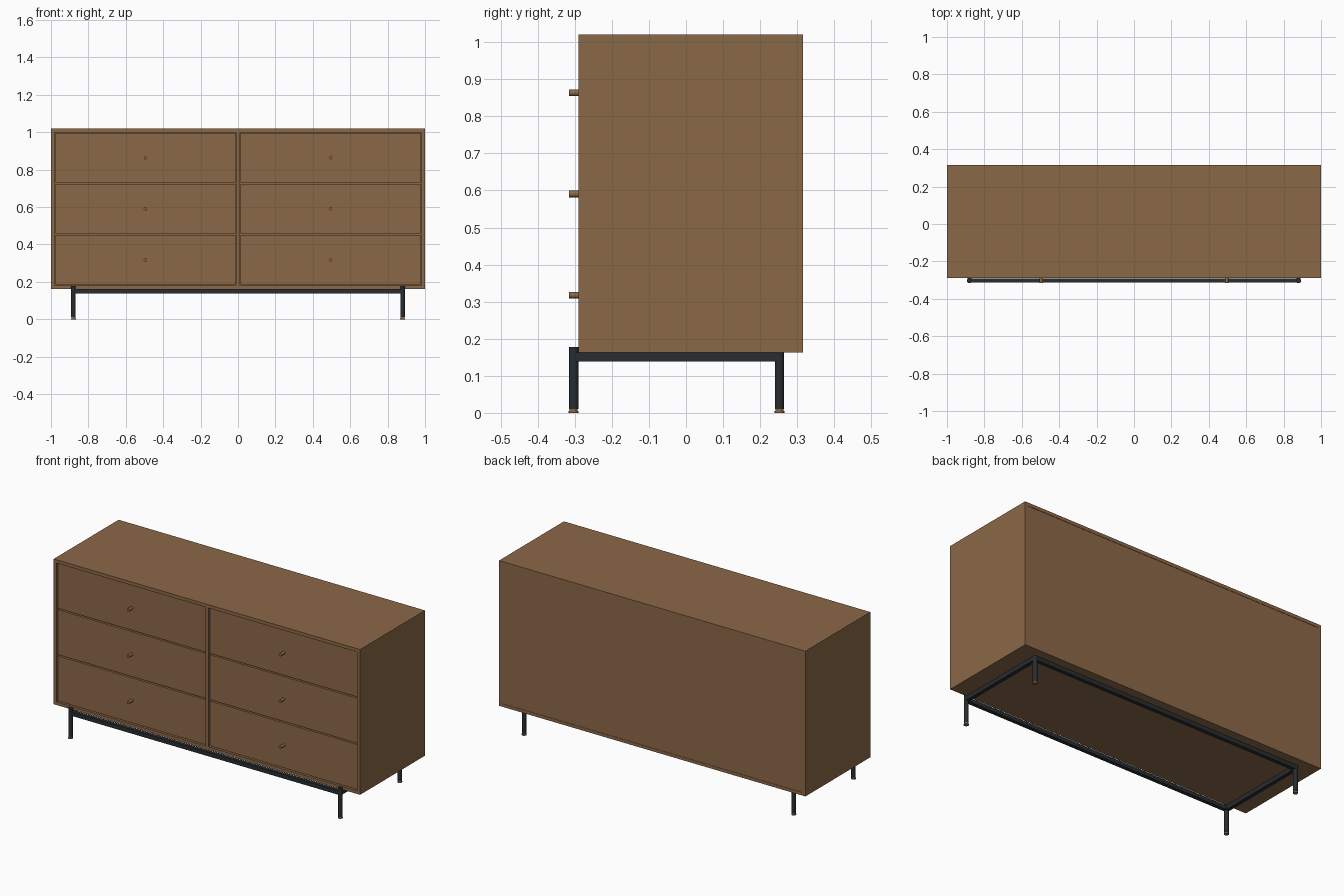
import bpy
import math

cube = bpy.data.objects.get("Cube")
if cube:
    bpy.data.objects.remove(cube, do_unlink=True)


def material(name, colour):
    m = bpy.data.materials.new(name)
    m.use_nodes = True
    m.diffuse_color = (*colour, 1)
    bsdf = m.node_tree.nodes["Principled BSDF"]
    bsdf.inputs["Base Color"].default_value = (*colour, 1)
    bsdf.inputs["Roughness"].default_value = 0.6
    return m


wood = material("walnut wood", (0.26, 0.14, 0.065))
metal = material("black metal", (0.022, 0.026, 0.029))
brass = material("foot brass", (0.25, 0.14, 0.06))


def box(name, x, y, z, mat):
    """Box from (min, max) ranges along each axis."""
    ranges = (x, y, z)
    bpy.ops.mesh.primitive_cube_add(size=1, location=[(a + b) / 2 for a, b in ranges])
    ob = bpy.context.object
    ob.name = name
    ob.scale = [b - a for a, b in ranges]
    bpy.ops.object.transform_apply(location=False, rotation=False, scale=True)
    ob.data.materials.append(mat)
    return ob


def rod(name, radius, length, centre, mat, rotation=(0, 0, 0)):
    bpy.ops.mesh.primitive_cylinder_add(vertices=24, radius=radius, depth=length,
                                        location=centre, rotation=rotation)
    ob = bpy.context.object
    ob.name = name
    ob.data.materials.append(mat)
    bpy.ops.object.shade_smooth_by_angle()
    return ob


FRONT, BACK = -0.29, 0.315
BOTTOM, FLOOR, CEILING, TOP = 0.163, 0.181, 1.0, 1.02
PANEL = 0.019
DEPTH = (FRONT, BACK)
SIDES = (("right", -1), ("left", 1))

# Cabinet carcass
box("top_panel", (-1, 1), DEPTH, (CEILING, TOP), wood)
box("bottom_panel", (-1, 1), DEPTH, (BOTTOM, FLOOR), wood)
box("centre_divider", (-PANEL / 2, PANEL / 2), (FRONT, BACK - 0.02), (FLOOR, CEILING), wood)
box("back_panel", (PANEL - 1, 1 - PANEL), (BACK - 0.015, BACK - 0.002), (FLOOR, CEILING), wood)
for side, s in SIDES:
    box(side + "_side_panel", sorted((s, s * (1 - PANEL))), DEPTH, (FLOOR, CEILING), wood)

# Six drawers, each with a front, a body behind it and a round pull
GAP = 0.004
ROW = (CEILING - FLOOR) / 3
for side, s in SIDES:
    inner, outer = PANEL / 2 + GAP, 1 - PANEL - GAP
    for row in range(3):
        low, high = FLOOR + row * ROW + GAP, FLOOR + (row + 1) * ROW - GAP
        label = f"{side}_drawer_{row + 1}"
        box(label + "_front", sorted((s * inner, s * outer)),
            (FRONT + 0.008, FRONT + 0.028), (low, high), wood)
        box(label + "_body", sorted((s * (inner + 0.01), s * (outer - 0.01))),
            (FRONT + 0.028, BACK - 0.03), (low + 0.01, high - 0.03), wood)
        rod(label + "_pull", 0.009, 0.036,
            (s * (inner + outer) / 2, FRONT - 0.008, (low + high) / 2),
            wood, (math.pi / 2, 0, 0))

# Metal base: legs with feet, joined by four rails
LEG_X, FRONT_Y, BACK_Y, LEG_R = 0.88, -0.303, 0.252, 0.0125
RAIL = (0.139, BOTTOM)
HALF = 0.011
for place, y, height in (("front", FRONT_Y, 0.178), ("back", BACK_Y, BOTTOM)):
    for side, s in SIDES:
        rod(f"{place}_{side}_leg", LEG_R, height - 0.011, (s * LEG_X, y, (height + 0.011) / 2), metal)
        rod(f"{place}_{side}_foot_stem", 0.011, 0.008, (s * LEG_X, y, 0.008), brass)
        rod(f"{place}_{side}_foot_pad", 0.0135, 0.005, (s * LEG_X, y, 0.0025), brass)
    box(place + "_rail", (-LEG_X, LEG_X), (y - HALF, y + HALF), RAIL, metal)
for side, s in SIDES:
    box(side + "_rail", (s * LEG_X - HALF, s * LEG_X + HALF), (FRONT_Y, BACK_Y), RAIL, metal)
